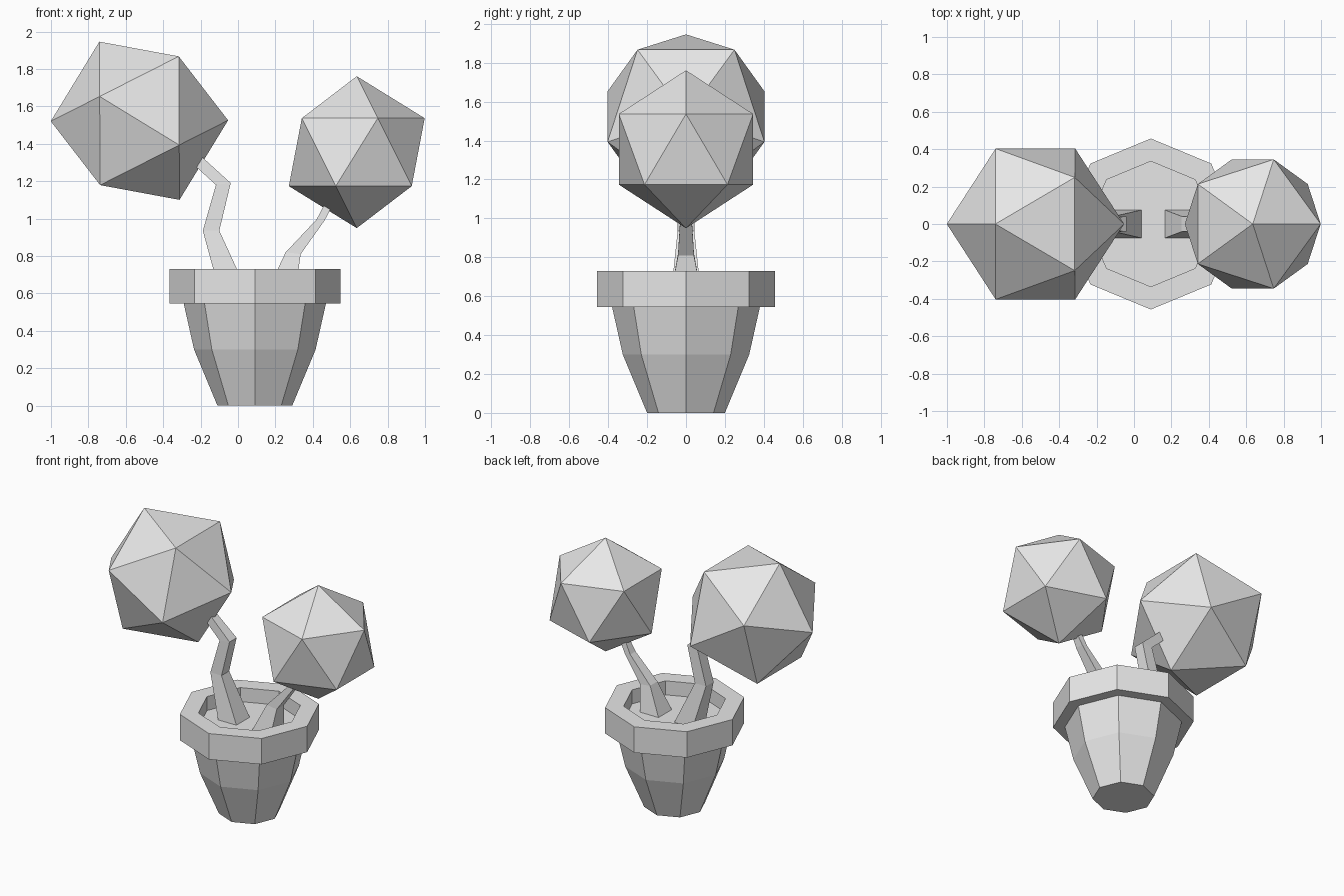
import bpy, bmesh, math
from mathutils import Vector

cube = bpy.data.objects.get("Cube")
if cube:
    bpy.data.objects.remove(cube, do_unlink=True)

grey = bpy.data.materials.new("plain_grey")
grey.use_nodes = True
grey.diffuse_color = (0.8, 0.8, 0.8, 1)
grey.node_tree.nodes["Principled BSDF"].inputs["Base Color"].default_value = (0.8, 0.8, 0.8, 1)


def finish(name, bm, location=(0, 0, 0)):
    bmesh.ops.recalc_face_normals(bm, faces=bm.faces)
    mesh = bpy.data.meshes.new(name)
    bm.to_mesh(mesh)
    bm.free()
    mesh.materials.append(grey)
    obj = bpy.data.objects.new(name, mesh)
    obj.location = location
    bpy.context.collection.objects.link(obj)
    return obj


def skin(name, rings, location=(0, 0, 0)):
    """Bridge equal-sized rings of points and cap both ends."""
    bm = bmesh.new()
    loops = [[bm.verts.new(p) for p in ring] for ring in rings]
    for low, high in zip(loops, loops[1:]):
        for i in range(len(low)):
            j = (i + 1) % len(low)
            bm.faces.new((low[i], low[j], high[j], high[i]))
    bm.faces.new(loops[0][::-1])
    bm.faces.new(loops[-1])
    return finish(name, bm, location)


def octagon(radius, z):
    return [(radius * math.cos(i * math.pi / 4), radius * math.sin(i * math.pi / 4), z)
            for i in range(8)]


def stem(name, sections):
    """Square tapered stem: each section has its left (x, z), right (x, z) and half depth."""
    rings = []
    for (xl, zl), (xr, zr), d in sections:
        rings.append([(xl, -d, zl), (xr, -d, zr), (xr, d, zr), (xl, d, zl)])
    return skin(name, rings)


def foliage(name, location, radius, tilt=0):
    bm = bmesh.new()
    bmesh.ops.create_icosphere(bm, subdivisions=1, radius=radius)
    ball = finish(name, bm, location)
    ball.rotation_euler.y = math.radians(tilt)
    return ball


# Eight-sided pot with overhanging rim and sunken soil
pot_profile = [(0.2, 0), (0.325, 0.3), (0.38, 0.545), (0.457, 0.545),
               (0.457, 0.73), (0.335, 0.73), (0.335, 0.63)]
skin("pot", [octagon(r, z) for r, z in pot_profile], (0.09, 0, 0))

# Bent stems
stem("tall_stem", [((-0.105, 0.63), (0.04, 0.63), 0.075),
                   ((-0.188, 0.935), (-0.1, 0.935), 0.043),
                   ((-0.118, 1.18), (-0.039, 1.19), 0.04),
                   ((-0.255, 1.305), (-0.215, 1.35), 0.03)])
stem("short_stem", [((0.165, 0.63), (0.31, 0.63), 0.075),
                    ((0.255, 0.82), (0.335, 0.81), 0.041),
                    ((0.42, 0.995), (0.463, 0.99), 0.03),
                    ((0.475, 1.1), (0.51, 1.08), 0.022)])

# Faceted foliage balls
foliage("large_foliage", (-0.527, 0, 1.523), 0.474, -90.3)
foliage("small_foliage", (0.635, 0, 1.355), 0.406)
